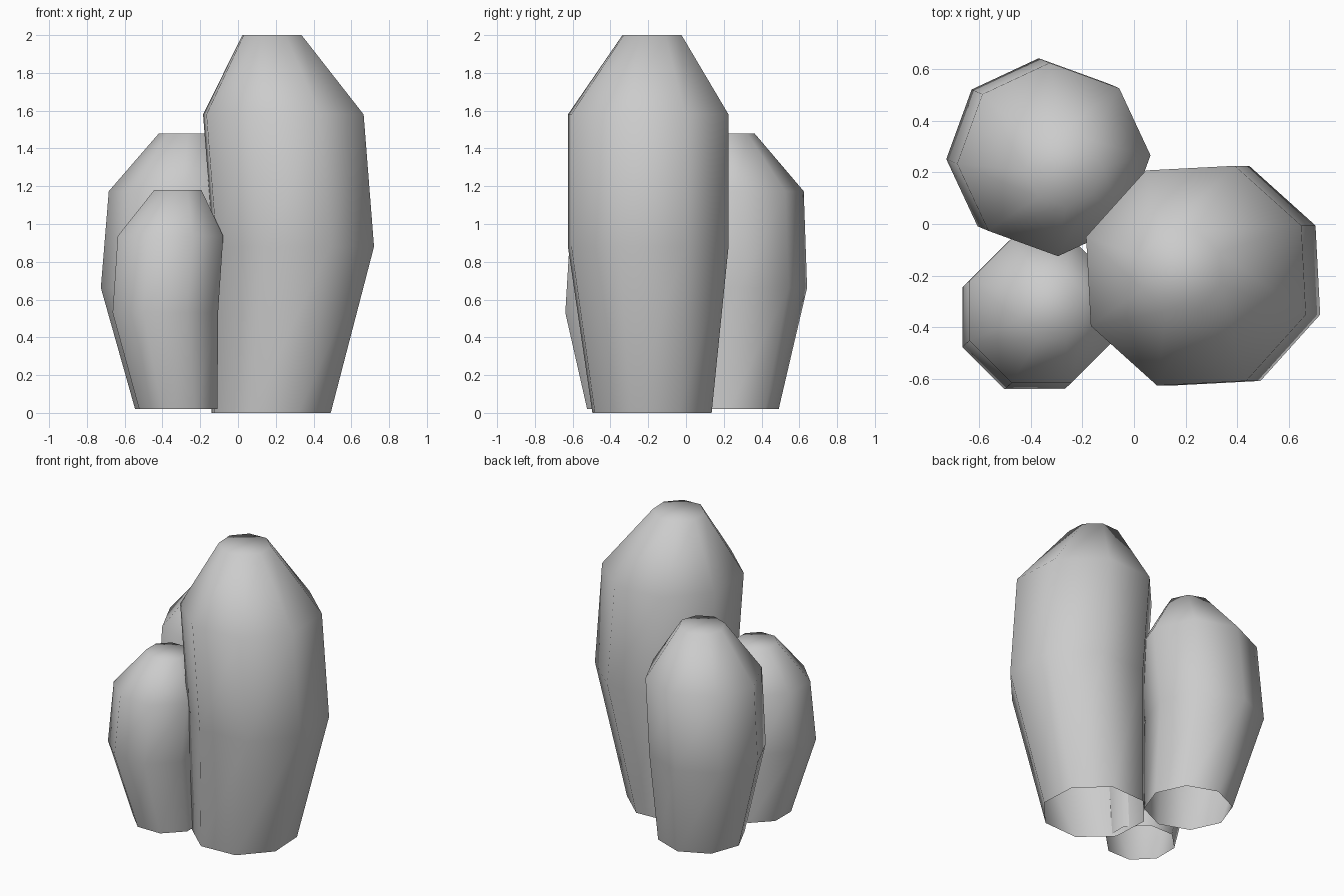
import bpy, bmesh
from math import cos, sin, radians

if "Cube" in bpy.data.objects:
    bpy.data.objects.remove(bpy.data.objects["Cube"])

SIDES = 8
# leaning bulb profile: (height fraction, radius, x lean, y lean)
PROFILE = [(0.0, 0.335, 0.0, 0.0),
           (0.44, 0.451, 0.12, -0.02),
           (0.79, 0.451, 0.065, -0.02),
           (1.0, 0.166, 0.005, 0.0)]


def column(name, base, turn, width, height, top_radius):
    """Eight-sided column, open below and capped on top."""
    bm = bmesh.new()
    a = radians(turn)
    rings = []
    for t, r, lx, ly in PROFILE:
        r = top_radius if t == 1.0 else r * width
        cx = base[0] + width * (lx * cos(a) - ly * sin(a))
        cy = base[1] + width * (lx * sin(a) + ly * cos(a))
        ring = []
        for k in range(SIDES):
            b = a + radians(25.5 + 360 / SIDES * k)
            ring.append(bm.verts.new((cx + r * cos(b), cy + r * sin(b),
                                      base[2] + t * height)))
        rings.append(ring)
    for low, high in zip(rings, rings[1:]):
        for k in range(SIDES):
            n = (k + 1) % SIDES
            bm.faces.new((low[k], low[n], high[n], high[k]))
    bm.faces.new(rings[-1])
    for f in bm.faces:
        f.smooth = True
    mesh = bpy.data.meshes.new(name)
    bm.to_mesh(mesh)
    bm.free()
    obj = bpy.data.objects.new(name, mesh)
    bpy.context.collection.objects.link(obj)
    return obj


# three clustered columns, each a turned and scaled copy of the same form
column("tall_column", (0.175, -0.18, 0.0), 0, 1.0, 2.0, 0.166)
column("middle_column", (-0.267, 0.213, 0.02), 157, 0.83, 1.46, 0.148)
column("short_column", (-0.316, -0.316, 0.02), 222, 0.67, 1.16, 0.135)
